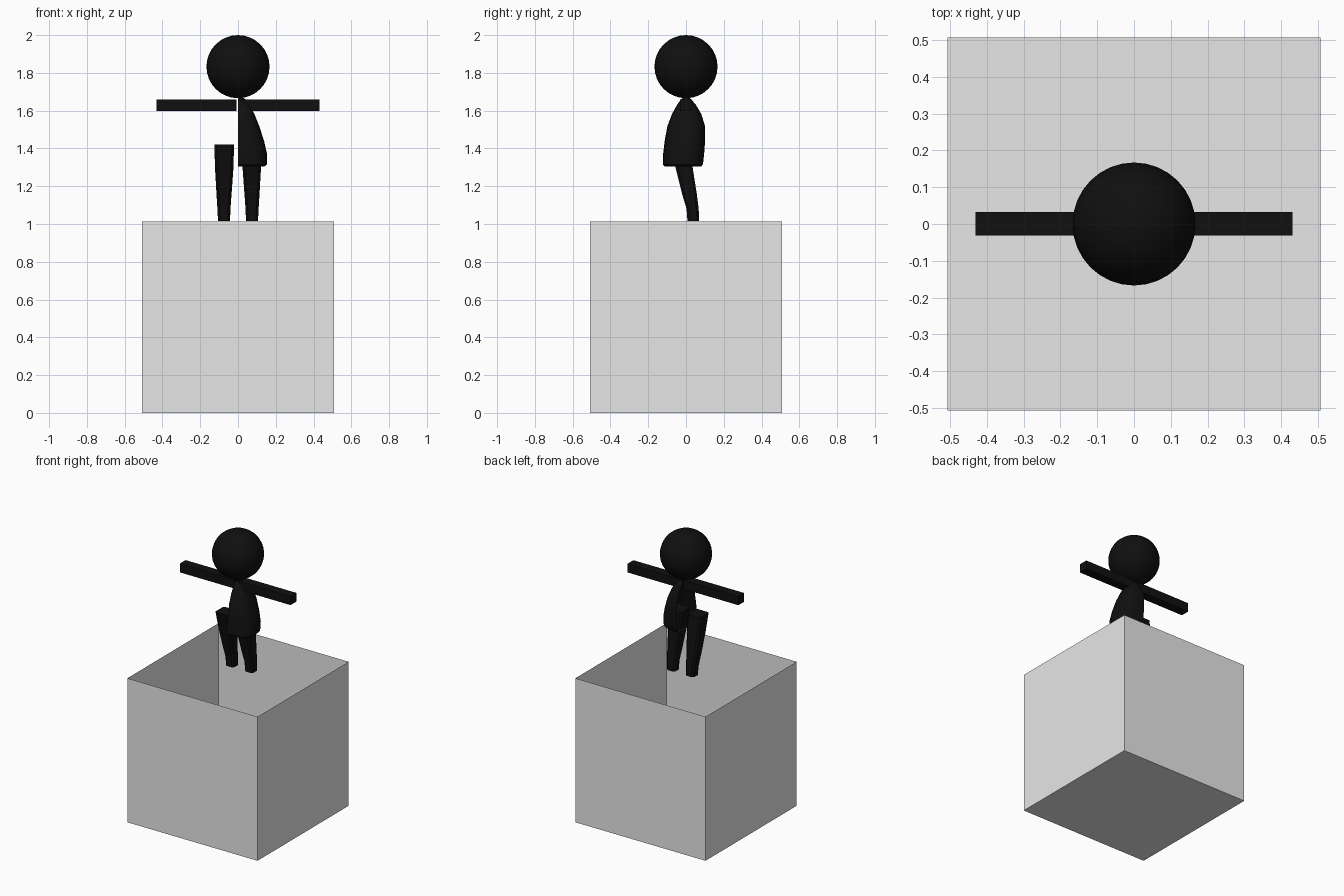
import bpy, bmesh, math

if "Cube" in bpy.data.objects:
    bpy.data.objects.remove(bpy.data.objects["Cube"])


def material(name, value):
    m = bpy.data.materials.new(name)
    m.diffuse_color = (value, value, value, 1)
    m.use_nodes = True
    m.node_tree.nodes["Principled BSDF"].inputs["Base Color"].default_value = m.diffuse_color
    return m


grey = material("light grey", 0.8)
black = material("near black", 0.005)


def finish(name, bm, mat, smooth=False):
    bmesh.ops.recalc_face_normals(bm, faces=bm.faces[:])
    me = bpy.data.meshes.new(name)
    bm.to_mesh(me)
    bm.free()
    me.materials.append(mat)
    ob = bpy.data.objects.new(name, me)
    bpy.context.collection.objects.link(ob)
    if smooth:
        bpy.context.view_layer.objects.active = ob
        ob.select_set(True)
        bpy.ops.object.shade_smooth_by_angle(angle=math.radians(40))
        ob.select_set(False)
    return ob


def block(bm, lo, hi):
    verts = bmesh.ops.create_cube(bm, size=1)["verts"]
    for v in verts:
        for i in range(3):
            v.co[i] = lo[i] if v.co[i] < 0 else hi[i]


def loft(bm, rings, closed=True):
    """Skin a list of point rings and cap both ends."""
    loops = [[bm.verts.new(p) for p in ring] for ring in rings]
    n = len(loops[0])
    for a, b in zip(loops, loops[1:]):
        for i in range(n if closed else n - 1):
            j = (i + 1) % n
            bm.faces.new((a[i], a[j], b[j], b[i]))
    bm.faces.new(loops[0])
    bm.faces.new(loops[-1])


# Open-topped box with thin walls
H = 0.507
bm = bmesh.new()
block(bm, (-H, -H, 0), (H, H, 2 * H))
bm.normal_update()
bmesh.ops.delete(bm, geom=[f for f in bm.faces if f.calc_center_median().z > 1],
                 context='FACES_ONLY')
finish("open_box", bm, grey)

# Head
bm = bmesh.new()
bmesh.ops.create_uvsphere(bm, u_segments=32, v_segments=16, radius=0.167)
bmesh.ops.translate(bm, verts=bm.verts[:], vec=(0, 0, 1.833))
finish("head", bm, black, True)

# Half torso, open along its middle: height, half width, front y, back y
profile = [(1.305, 0.140, -0.112, 0.080), (1.315, 0.153, -0.122, 0.090),
           (1.37, 0.154, -0.121, 0.096), (1.44, 0.138, -0.113, 0.101),
           (1.52, 0.112, -0.098, 0.100), (1.58, 0.088, -0.075, 0.082),
           (1.63, 0.062, -0.048, 0.053), (1.66, 0.040, -0.026, 0.028),
           (1.672, 0.020, -0.012, 0.012)]
bm = bmesh.new()
rings = []
for z, w, front, back in profile:
    ring = []
    for i in range(13):
        a = -math.pi / 2 + math.pi * i / 12
        c, s = math.cos(a), math.sin(a)
        y = math.copysign(abs(s) ** 0.7, s) * (back - front) / 2
        ring.append((w * max(c, 0) ** 0.7 if 0 < i < 12 else 0,
                     (front + back) / 2 + y, z))
    rings.append(ring)
loft(bm, rings, closed=False)
finish("half_torso", bm, black, True)

# Leg sections: height, inner x, outer x, front y, back y
leg = [(1.015, 0.042, 0.106, 0.008, 0.070), (1.08, 0.040, 0.109, 0.003, 0.067),
       (1.16, 0.034, 0.114, -0.021, 0.057), (1.30, 0.024, 0.122, -0.056, 0.035),
       (1.42, 0.021, 0.125, -0.084, 0.020)]
for side, s in (("right", 1), ("left", -1)):
    bm = bmesh.new()
    rings = []
    for z, x0, x1, y0, y1 in leg:
        b = 0.012  # corner chamfer
        pts = [(x0 + b, y0), (x1 - b, y0), (x1, y0 + b), (x1, y1 - b),
               (x1 - b, y1), (x0 + b, y1), (x0, y1 - b), (x0, y0 + b)]
        rings.append([(s * x, y, z) for x, y in pts])
    loft(bm, rings)
    finish(side + "_leg", bm, black, True)

    # Straight outstretched arm
    bm = bmesh.new()
    x = sorted((s * 0.008, s * 0.431))
    block(bm, (x[0], -0.031, 1.598), (x[1], 0.033, 1.66))
    finish(side + "_arm", bm, black)
